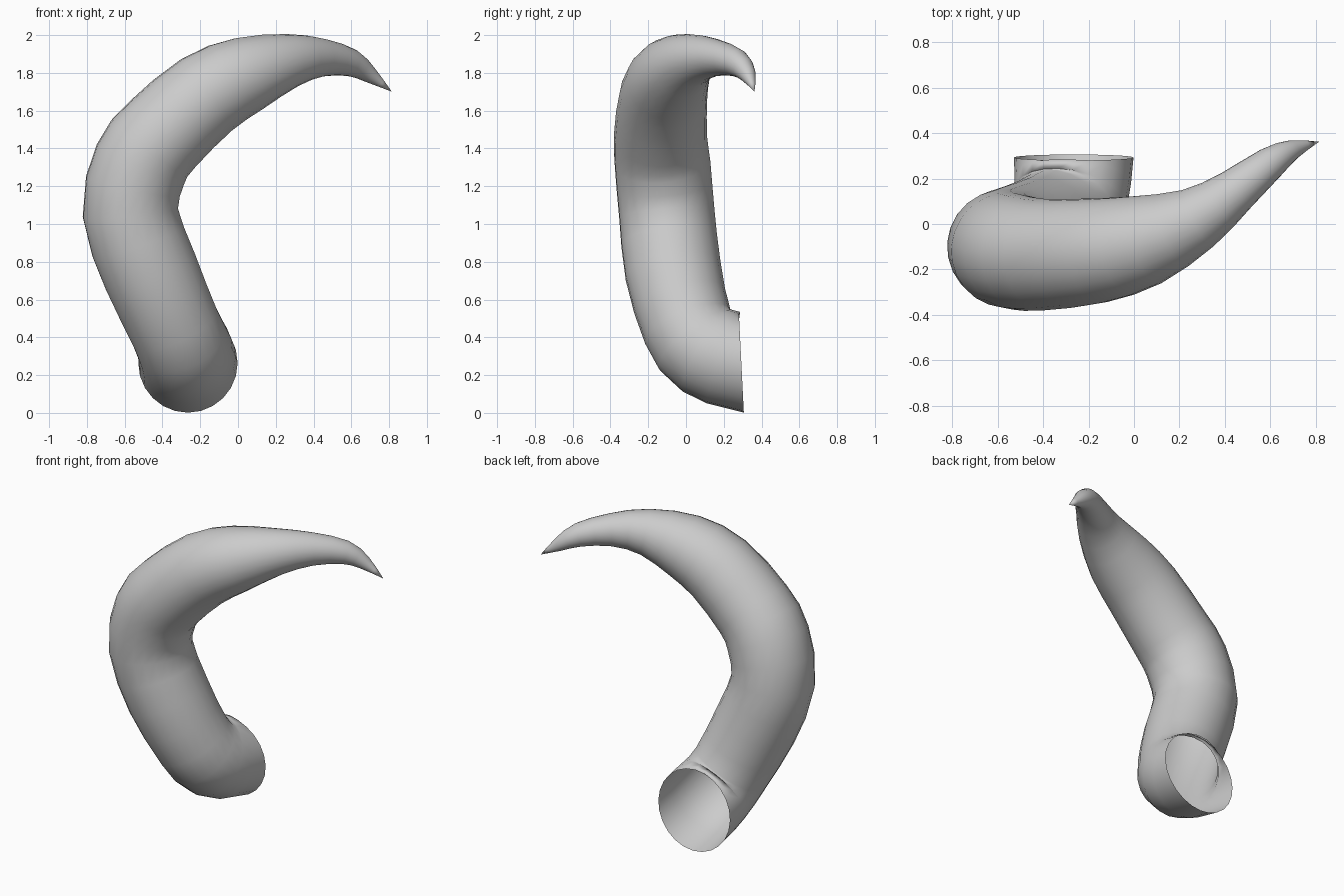
import bpy, bmesh, math
from mathutils import Vector

if "Cube" in bpy.data.objects:
    bpy.data.objects.remove(bpy.data.objects["Cube"])

SIDES = 24
STEPS = 2
# Horn centre line with radius: x, y, z, r
PATH = [
    (-0.265, 0.293, 0.264, 0.263),
    (-0.28, 0.11, 0.33, 0.252),
    (-0.335, 0.01, 0.455, 0.243),
    (-0.465, -0.068, 0.75, 0.256),
    (-0.57, -0.102, 1.06, 0.254),
    (-0.515, -0.124, 1.32, 0.254),
    (-0.40, -0.135, 1.475, 0.246),
    (-0.165, -0.118, 1.685, 0.232),
    (0.055, -0.07, 1.795, 0.202),
    (0.28, 0.025, 1.866, 0.142),
    (0.45, 0.148, 1.881, 0.10),
    (0.60, 0.268, 1.853, 0.073),
    (0.70, 0.328, 1.788, 0.043),
    (0.815, 0.362, 1.70, 0.0),
]


def spline(pts, steps):
    """Catmull-Rom through 4D points."""
    p = [Vector(q) for q in pts]
    p = [2 * p[0] - p[1]] + p + [2 * p[-1] - p[-2]]
    out = []
    for i in range(1, len(p) - 2):
        a, b, c, d = p[i - 1:i + 3]
        for k in range(steps):
            t = k / steps
            out.append(0.5 * (2 * b + (c - a) * t + (2 * a - 5 * b + 4 * c - d) * t ** 2
                              + (3 * b - a - 3 * c + d) * t ** 3))
    out.append(p[-2])
    return out


# Sweep rings along the centre line, open at the base and pointed at the tip
samples = spline(PATH, STEPS)
centres = [s.to_3d() for s in samples]
bm = bmesh.new()
rings = []
tangent = Vector((0, -1, -0.05)).normalized()
side = Vector((1, 0, 0))
for i, c in enumerate(centres[:-1]):
    if i:
        new = (centres[i + 1] - centres[i - 1]).normalized()
        side = tangent.rotation_difference(new) @ side
        tangent = new
    side = (side - tangent * side.dot(tangent)).normalized()
    up = tangent.cross(side)
    ring = []
    for k in range(SIDES):
        a = 2 * math.pi * k / SIDES
        ring.append(bm.verts.new(c + (side * math.cos(a) + up * math.sin(a)) * samples[i].w))
    rings.append(ring)
tip = bm.verts.new(centres[-1])
for k in range(SIDES):
    n = (k + 1) % SIDES
    for lo, hi in zip(rings, rings[1:]):
        bm.faces.new((lo[k], lo[n], hi[n], hi[k]))
    bm.faces.new((rings[-1][k], rings[-1][n], tip))
for f in bm.faces:
    f.smooth = True
bmesh.ops.recalc_face_normals(bm, faces=bm.faces)
mesh = bpy.data.meshes.new("horn")
bm.to_mesh(mesh)
bm.free()
horn = bpy.data.objects.new("horn", mesh)
bpy.context.collection.objects.link(horn)
